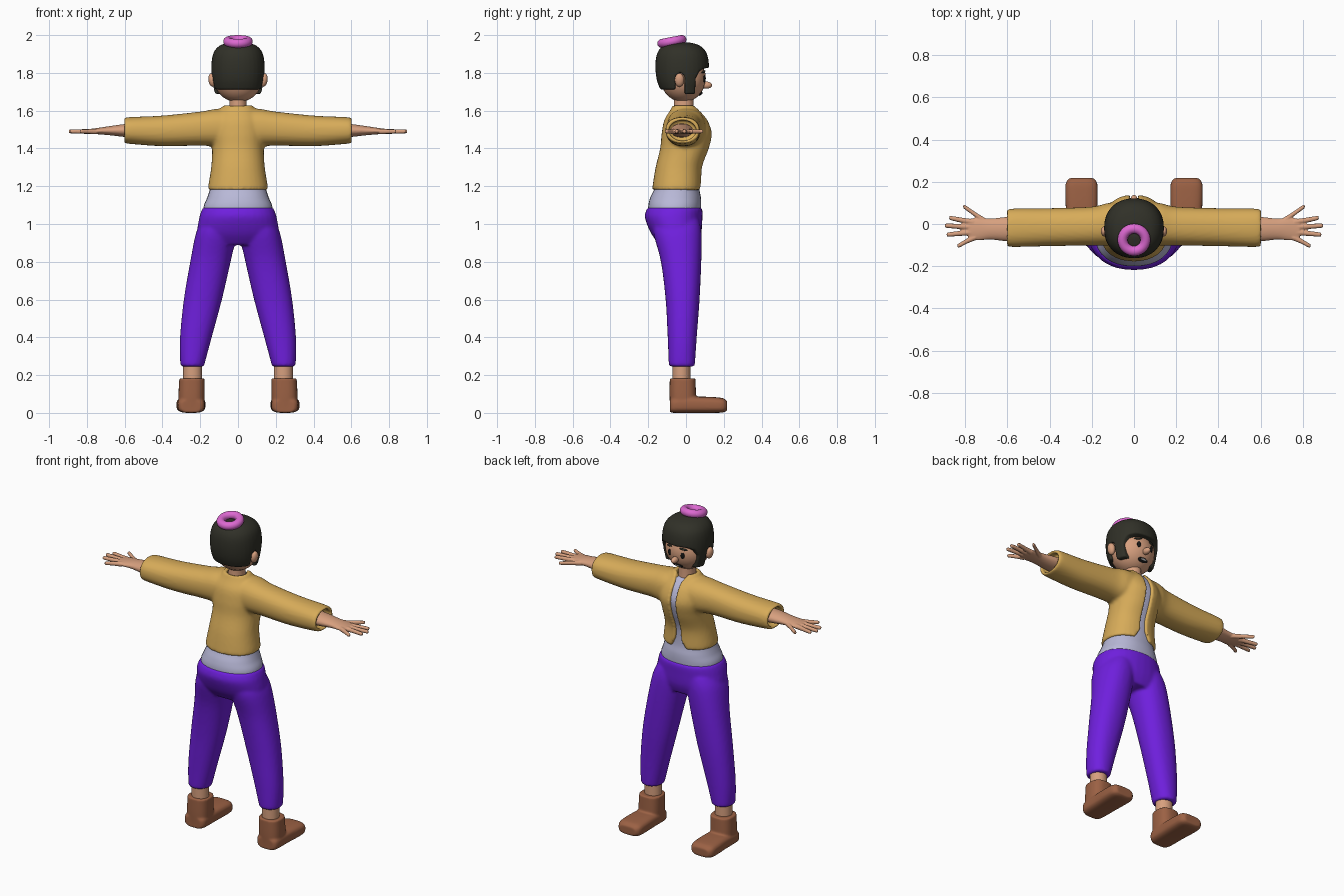
import bpy, bmesh, math
from mathutils import Vector

if "Cube" in bpy.data.objects:
    bpy.data.objects.remove(bpy.data.objects["Cube"])


def material(name, rgb):
    m = bpy.data.materials.new(name)
    m.use_nodes = True
    m.diffuse_color = (*rgb, 1)
    m.node_tree.nodes["Principled BSDF"].inputs["Base Color"].default_value = (*rgb, 1)
    return m


SKIN = material("tan skin", (0.68, 0.35, 0.21))
HAIR = material("dark hair", (0.03, 0.03, 0.021))
MUSTARD = material("mustard jacket", (0.68, 0.41, 0.1))
LILAC = material("pale lilac shirt", (0.48, 0.48, 0.68))
PURPLE = material("purple trousers", (0.16, 0.014, 0.73))
BROWN = material("brown leather", (0.33, 0.12, 0.058))
PINK = material("pink tie", (0.72, 0.14, 0.64))
BLACK = material("black features", (0.008, 0.008, 0.008))
TEETH = material("grey teeth", (0.4, 0.4, 0.4))


def place(axis, t, u, v):
    """Point at t along the axis, with u, v on the other two axes in order."""
    return Vector({"x": (t, u, v), "y": (u, t, v), "z": (u, v, t)}[axis])


def spline(rings, steps=6):
    """Catmull-Rom rings between the given ones."""
    out = []
    for i in range(len(rings) - 1):
        a, b, c, d = (rings[min(max(i + k, 0), len(rings) - 1)] for k in (-1, 0, 1, 2))
        for s in range(steps):
            f = s / steps
            out.append([q + 0.5 * f * (r - p + f * (2*p - 5*q + 4*r - w + f * (3*(q - r) + w - p)))
                        for p, q, r, w in zip(a, b, c, d)])
    return out + [list(rings[-1])]


def loft(bm, axis, rings, power=2, n=32):
    """Rings are (t, centre u, centre v, radius u, radius v)."""
    def curve(c):
        return math.copysign(abs(c) ** (2 / power), c)
    loops = []
    for t, cu, cv, ru, rv in spline(rings):
        loops.append([bm.verts.new(place(axis, t, cu + ru * curve(math.cos(a)), cv + rv * curve(math.sin(a))))
                      for a in (math.tau * k / n for k in range(n))])
    for p, q in zip(loops, loops[1:]):
        for k in range(n):
            bm.faces.new((p[k], p[k - 1], q[k - 1], q[k]))
    bm.faces.new(loops[0])
    bm.faces.new(loops[-1])


def make(name, bm, mat):
    bmesh.ops.recalc_face_normals(bm, faces=bm.faces)
    me = bpy.data.meshes.new(name)
    bm.to_mesh(me)
    bm.free()
    ob = bpy.data.objects.new(name, me)
    bpy.context.collection.objects.link(ob)
    if mat:
        me.materials.append(mat)
    me.shade_smooth()
    return ob


def prism(points, axis, lo, hi):
    """Cutter: an outline extruded along an axis."""
    bm = bmesh.new()
    ends = [[bm.verts.new(place(axis, t, *p)) for p in points] for t in (lo, hi)]
    for k in range(len(points)):
        bm.faces.new((ends[0][k], ends[0][k - 1], ends[1][k - 1], ends[1][k]))
    for e in ends:
        bm.faces.new(e)
    ob = make("cutter", bm, None)
    ob.hide_render = True
    return ob


def oval(cu, cv, ru, rv, n=32):
    return [(cu + ru * math.cos(math.tau * k / n), cv + rv * math.sin(math.tau * k / n)) for k in range(n)]


def blend(ob, voxel, smooth=5, cutters=()):
    """Fuse overlapping shells, cut, soften, then apply."""
    def remesh():
        m = ob.modifiers.new("fuse", "REMESH")
        m.mode, m.voxel_size, m.use_smooth_shade = "VOXEL", voxel, True
    remesh()
    for c in cutters:
        m = ob.modifiers.new("cut", "BOOLEAN")
        m.operation, m.solver, m.object = "DIFFERENCE", "EXACT", c
    if cutters:
        remesh()
    m = ob.modifiers.new("soften", "SMOOTH")
    m.factor, m.iterations = 0.5, smooth
    dg = bpy.context.evaluated_depsgraph_get()
    me = bpy.data.meshes.new_from_object(ob.evaluated_get(dg))
    mat = ob.data.materials[0]
    ob.modifiers.clear()
    ob.data = me
    me.materials.clear()
    me.materials.append(mat)
    me.shade_smooth()
    for c in cutters:
        bpy.data.objects.remove(c)


def blob(name, loc, radii, mat, rot=(0, 0, 0)):
    bm = bmesh.new()
    bmesh.ops.create_uvsphere(bm, u_segments=24, v_segments=14, radius=1)
    ob = make(name, bm, mat)
    ob.location, ob.scale, ob.rotation_euler = loc, radii, rot
    return ob


# Jacket: torso and sleeves, cut at the front, neck and cuffs
torso = [(1.18, 0, -.047, .157, .13), (1.2, 0, -.047, .158, .13), (1.3, 0, -.037, .142, .124),
         (1.4, 0, -.007, .137, .13), (1.48, 0, .005, .145, .134), (1.55, 0, 0, .135, .115),
         (1.6, 0, -.005, .1, .08), (1.63, 0, -.01, .075, .06)]
bm = bmesh.new()
loft(bm, "z", torso, 2.2)
half = [(.1, 0, 1.51, .102, .1), (.2, -.01, 1.505, .092, .09), (.4, -.015, 1.493, .09, .081),
        (.57, -.018, 1.495, .091, .071), (.603, -.018, 1.495, .086, .066)]
loft(bm, "x", [(-r[0], *r[1:]) for r in reversed(half)] + half, 2.3)
jacket = make("jacket", bm, MUSTARD)
edge = [(.05, 1.66), (.018, 1.58), (.016, 1.3), (.02, 1.24), (.038, 1.2), (.07, 1.15)]
blend(jacket, .008, 5, [prism(edge + [(-x, z) for x, z in reversed(edge)], "y", .0, .3),
                        prism(oval(0, -.01, .056, .052), "z", 1.6, 1.7),
                        prism(oval(-.018, 1.495, .072, .054), "x", .56, .7),
                        prism(oval(-.018, 1.495, .072, .054), "x", -.7, -.56)])

# Shirt under the jacket
bm = bmesh.new()
loft(bm, "z", [(1.02, 0, -.06, .18, .135), (1.09, 0, -.06, .182, .14), (1.14, 0, -.055, .163, .134)]
     + [(t, x, y, rx - .013, ry - .014) for t, x, y, rx, ry in torso[1:-1]], 2.2)
make("shirt", bm, LILAC)

# Trousers
bm = bmesh.new()
loft(bm, "z", [(.89, 0, -.04, .18, .1), (.95, 0, -.052, .215, .133), (1.03, 0, -.065, .206, .152),
               (1.07, 0, -.062, .194, .15), (1.088, 0, -.06, .184, .142)], 2.2)
for s in (-1, 1):
    loft(bm, "z", [(.245, s*.24, -.022, .06, .066), (.27, s*.24, -.022, .066, .07),
                   (.4, s*.223, -.02, .084, .077), (.6, s*.186, -.018, .101, .09),
                   (.8, s*.146, -.026, .107, .107), (.95, s*.115, -.045, .108, .127),
                   (1.02, s*.1, -.05, .09, .12)], 2.2)
blend(make("trousers", bm, PURPLE), .009, 6)

# Limbs on both sides
for s, side in ((-1, "right"), (1, "left")):
    bm = bmesh.new()
    loft(bm, "z", [(.12, s*.24, -.024, .05, .047), (.2, s*.24, -.024, .05, .047), (.3, s*.24, -.024, .05, .047)])
    make(side + "_ankle", bm, SKIN)

    bm = bmesh.new()
    loft(bm, "z", [(.02, s*.247, -.015, .068, .07), (.1, s*.246, -.017, .069, .07),
                   (.183, s*.244, -.018, .067, .068)], 2.6)
    loft(bm, "y", [(-.085, s*.248, .035, .05, .032), (-.06, s*.248, .04, .07, .04), (.05, s*.248, .043, .074, .043),
                   (.14, s*.249, .042, .077, .042), (.195, s*.249, .04, .074, .038), (.218, s*.249, .037, .055, .025)], 3.2)
    blend(make(side + "_boot", bm, BROWN), .006, 5)

    # Forearm, palm and five digits
    bm = bmesh.new()
    loft(bm, "x", [(s*.53, -.022, 1.495, .06, .038), (s*.6, -.024, 1.495, .058, .034),
                   (s*.68, -.024, 1.494, .05, .024), (s*.74, -.024, 1.492, .054, .017),
                   (s*.785, -.026, 1.49, .05, .013)])
    digits = [((.70, .01), (.745, .04), (.802, .08)), ((.76, .008), (.81, .017), (.868, .028)),
              ((.77, -.015), (.82, -.012), (.888, -.008)), ((.77, -.04), (.82, -.044), (.88, -.05)),
              ((.75, -.062), (.79, -.08), (.83, -.102))]
    for path in digits:
        rings = [(s*x, y, 1.49, r, r) for (x, y), r in zip(path, (.015, .0125, .0105))]
        x, y = path[-1]
        loft(bm, "x", rings + [(s * (x + .008), y + .001, 1.49, .005, .005)], 2, 16)
    blend(make(side + "_hand", bm, SKIN), .0042, 3)

# Neck and head
bm = bmesh.new()
loft(bm, "z", [(1.56, 0, -.012, .052, .055), (1.63, 0, -.012, .046, .052), (1.72, 0, -.012, .046, .052)])
make("neck", bm, SKIN)
HC, HR = Vector((0, -.015, 1.772)), Vector((.13, .12, .127))
blob("head", HC, HR, SKIN)
blob("nose", (0, .108, 1.735), (.018, .03, .019), SKIN)
for s, side in ((-1, "right"), (1, "left")):
    blob(side + "_ear", (s*.137, -.035, 1.762), (.02, .025, .036), SKIN, (0, s*.15, 0))


def feature(name, x, z, rx, rz, mat, lift=0, tilt=0):
    """Thin oval laid on the face surface."""
    y = HC.y + HR.y * math.sqrt(1 - (x / HR.x) ** 2 - ((z - HC.z) / HR.z) ** 2)
    n = Vector((x / HR.x**2, (y - HC.y) / HR.y**2, (z - HC.z) / HR.z**2)).normalized()
    blob(name, (x, y + lift, z), (rx, .006, rz), mat, (math.asin(n.z), tilt, math.atan2(-n.x, n.y)))


for s, side in ((-1, "right"), (1, "left")):
    feature(side + "_eye", s*.045, 1.768, .011, .019, BLACK)
    feature(side + "_brow", s*.048, 1.806, .024, .006, HAIR, .001, s*.2)
feature("mouth", 0, 1.69, .034, .014, BLACK)
feature("teeth", 0, 1.692, .022, .006, TEETH, .003)

# Hair cap with fringe, sideburns and ear notches
bm = bmesh.new()
loft(bm, "z", [(1.688, 0, -.015, .122, .11), (1.71, 0, -.018, .128, .117), (1.76, 0, -.02, .138, .134),
               (1.82, 0, -.02, .142, .142), (1.88, 0, -.021, .137, .138), (1.92, 0, -.022, .122, .122),
               (1.948, 0, -.024, .09, .09), (1.962, 0, -.025, .04, .04)], 2.2)
blend(make("hair", bm, HAIR), .006, 4, [
    prism([(.046, 1.6), (.05, 1.77), (.07, 1.81), (.1, 1.825), (.3, 1.825), (.3, 1.6)], "x", -.3, .3),
    prism([(-.3, 1.6), (-.3, 1.712), (-.056, 1.712), (-.054, 1.785), (-.03, 1.803),
           (-.008, 1.785), (-.006, 1.6)], "x", -.3, .3)])

# Ring tie on top of the head
bpy.ops.mesh.primitive_torus_add(major_radius=.054, minor_radius=.024, major_segments=40, minor_segments=16,
                                 location=(0, -.075, 1.966), rotation=(math.radians(11), 0, 0))
tie = bpy.context.object
tie.name = "hair_tie"
tie.data.materials.append(PINK)
tie.data.shade_smooth()
